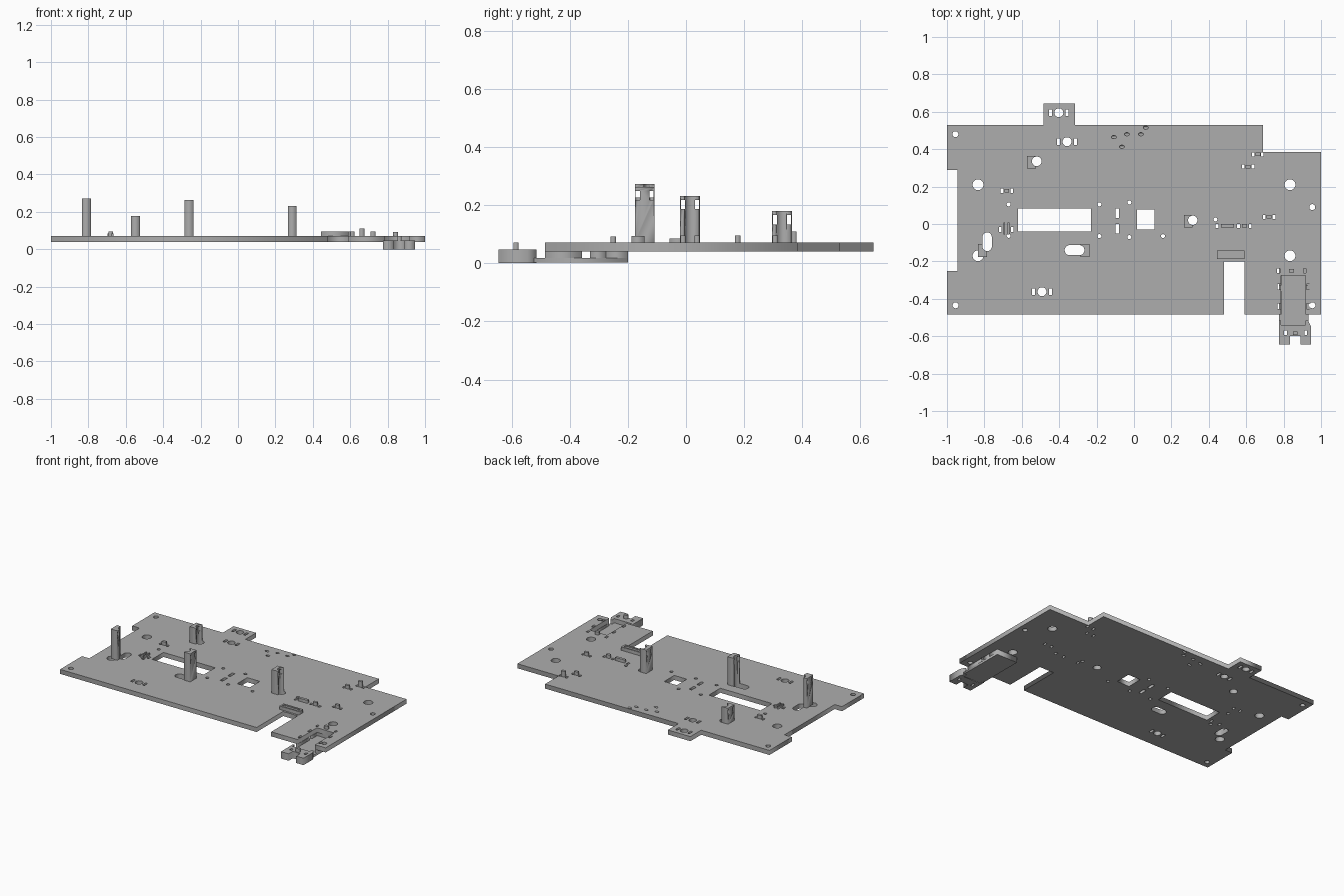
import bpy, math
from mathutils import Vector

cube = bpy.data.objects.get("Cube")
if cube:
    bpy.data.objects.remove(cube)

grey = bpy.data.materials.new("plain grey")
grey.use_nodes = True
colour = (0.42, 0.42, 0.42, 1)
grey.diffuse_color = colour
grey.node_tree.nodes["Principled BSDF"].inputs["Base Color"].default_value = colour

BOTTOM, TOP = .04, .071


# Outline helpers
def rect(x, y, width, depth):
    a, b = width / 2, depth / 2
    return [(x - a, y - b), (x + a, y - b), (x + a, y + b), (x - a, y + b)]


def span(left, right, front, back):
    return rect((left + right) / 2, (front + back) / 2, right - left, back - front)


def capsule(x, y, radius, half_x=0, half_y=0, steps=24):
    points = []
    for i in range(steps):
        angle = math.tau * (i + .5) / steps
        c, s = math.cos(angle), math.sin(angle)
        points.append((x + radius * c + math.copysign(half_x, c),
                       y + radius * s + math.copysign(half_y, s)))
    return points


def extrude(name, outlines, low, high):
    """Fill the first outline, leave the others as holes, and extrude in z."""
    curve = bpy.data.curves.new(name, "CURVE")
    curve.dimensions = "2D"
    curve.fill_mode = "BOTH"
    curve.extrude = (high - low) / 2
    for outline in outlines:
        spline = curve.splines.new("POLY")
        spline.points.add(len(outline) - 1)
        for point, (x, y) in zip(spline.points, outline):
            point.co = (x, y, 0, 1)
        spline.use_cyclic_u = True
    temp = bpy.data.objects.new(name, curve)
    bpy.context.collection.objects.link(temp)
    bpy.context.view_layer.update()
    graph = bpy.context.evaluated_depsgraph_get()
    mesh = bpy.data.meshes.new_from_object(temp.evaluated_get(graph))
    bpy.data.objects.remove(temp)
    for vertex in mesh.vertices:
        vertex.co.z += (low + high) / 2
    mesh.materials.clear()
    mesh.materials.append(grey)
    part = bpy.data.objects.new(name, mesh)
    bpy.context.collection.objects.link(part)
    # Weld the caps to the walls so that booleans see a closed solid
    weld = part.modifiers.new("weld", "WELD")
    weld.merge_threshold = .0001
    return part


def cut(part, cutter):
    cutter.hide_render = True
    cutter.hide_viewport = True
    cutter.display_type = "WIRE"
    modifier = part.modifiers.new("cut", "BOOLEAN")
    modifier.operation = "DIFFERENCE"
    modifier.solver = "EXACT"
    modifier.object = cutter


# Base plate outline with side recess, rear tab, cable notch and latch pocket
outline = [
    (-1, -.485), (.48, -.485), (.48, -.2), (.59, -.2), (.59, -.485),
    (.787, -.485), (.787, -.275), (.918, -.275), (.918, -.485),
    (1, -.485), (1, .385), (.69, .385), (.69, .53), (-.315, .53),
    (-.315, .645), (-.485, .645), (-.485, .53), (-1, .53),
    (-1, .29), (-.945, .29), (-.945, -.25), (-1, -.25)]

# Large openings
holes = [span(-.62, -.23, -.04, .083), span(.015, .11, -.03, .078)]
for y in (.057, -.025):
    holes.append(rect(-.09, y, .02, .05))

# Screw holes
for side in (-1, 1):
    for y in (.21, -.17):
        holes.append(capsule(side * .834, y, .029))
    holes.append(capsule(side * .954, -.435, .016))
holes += [capsule(-.955, .48, .016), capsule(.953, .09, .016)]

# Locating pin holes
for x, y in ((-.67, .105), (-.67, -.063), (-.185, .105), (-.185, -.065),
             (-.025, .115), (-.025, -.07), (.155, -.065), (.435, .024)):
    holes.append(capsule(x, y, .011, steps=12))

# Round holes flanked by slots
for x, y in ((-.402, .595), (-.358, .44), (-.492, -.362)):
    holes.append(capsule(x, y, .024))
    for side in (-1, 1):
        holes.append(rect(x + side * .045, y, .016, .036))

# Clip tabs standing between pairs of slots
for i, (x, y, height, gap) in enumerate((
        (-.68, .178, .095, .026), (.61, .307, .095, .026),
        (.662, .372, .11, .024), (.722, .038, .095, .026),
        (.59, -.01, .095, .032), (.843, -.25, .092, .07))):
    for side in (-1, 1):
        holes.append(rect(x + side * gap, y, .015, .022))
    extrude(f"clip_tab_{i + 1}", [rect(x, y, .026, .018)], .06, height)

# Pair of thin fins, and long bar clip
for side in (-1, 1):
    holes.append(rect(-.6825 + side * .0325, -.03, .014, .026))
    extrude("thin_fin", [rect(-.6825 + side * .012, -.025, .009, .064)], .06, .085)
holes.append(rect(.443, -.01, .015, .022))
extrude("bar_clip", [rect(.5, -.01, .07, .018)], .06, .092)

# Slots beside the latch pocket
for x in (.776, .93):
    for y in (-.335, -.44):
        holes.append(rect(x, y, .015, .03))

# Upright posts: left, right, front centre, top, and their channel
posts = {
    "left_post": (-.835, -.787, -.142, .272, capsule(-.785, -.095, .025, 0, .025)),
    "middle_post": (-.285, -.237, -.142, .262, capsule(-.318, -.14, .027, .026)),
    "right_post": (.266, .314, .014, .231, capsule(.314, .02, .025)),
    "rear_post": (-.571, -.524, .33, .179, capsule(-.52, .335, .026)),
}
for name, (left, right, y, height, channel) in posts.items():
    holes.append(channel)
    post = extrude(name, [span(left, right, y - .034, y + .034)], TOP, height)
    cut(post, extrude(name + "_channel_cutter", [channel], 0, .4))
    for side in (-1, 1):
        window = rect((left + right) / 2, y + side * .024, .2, .014)
        cut(post, extrude(name + "_window_cutter", [window],
                          height - .045, height - .013))

plate = extrude("base_plate", [outline] + holes, BOTTOM, TOP)

# Slanted wire holes near the rear edge
for x, y in ((-.12, .465), (-.05, .48), (-.077, .413), (.025, .48), (.05, .515)):
    drill = extrude("wire_hole_cutter", [capsule(0, 0, .009, steps=12)], -.05, .05)
    drill.location = Vector((x, y, .06))
    drill.rotation_euler = (0, math.radians(50), 0)
    cut(plate, drill)

# Raised cable guide behind the notch
guide = [span(.443, .59, -.187, -.143)]
extrude("cable_guide", guide, .06, .088)
extrude("cable_guide_rim", guide + [span(.455, .578, -.176, -.154)], .088, .094)

# Latch tray hanging under the plate
LEFT, RIGHT = .775, .934
extrude("latch_floor", [span(LEFT, RIGHT, -.54, -.2)], .003, .018)
extrude("latch_back_wall", [span(LEFT, RIGHT, -.275, -.2)], .018, BOTTOM)
for x in (LEFT, RIGHT - .014):
    for front, back in ((-.485, -.358), (-.33, -.275)):
        extrude("latch_side_wall", [span(x, x + .014, front, back)], .018, BOTTOM)

# Forked front foot of the latch
foot = [(.775, -.645), (.833, -.645), (.833, -.6), (.89, -.6), (.89, -.645),
        (.945, -.645), (.945, -.545), (.93, -.515), (.918, -.515),
        (.918, -.54), (.787, -.54), (.787, -.515), (.775, -.515)]
slots = [rect(x, -.582, .015, .024) for x in (.81, .918)]
extrude("latch_foot", [foot] + slots, 0, .047)
extrude("latch_foot_tab", [rect(.862, -.585, .026, .018)], .04, .072)
